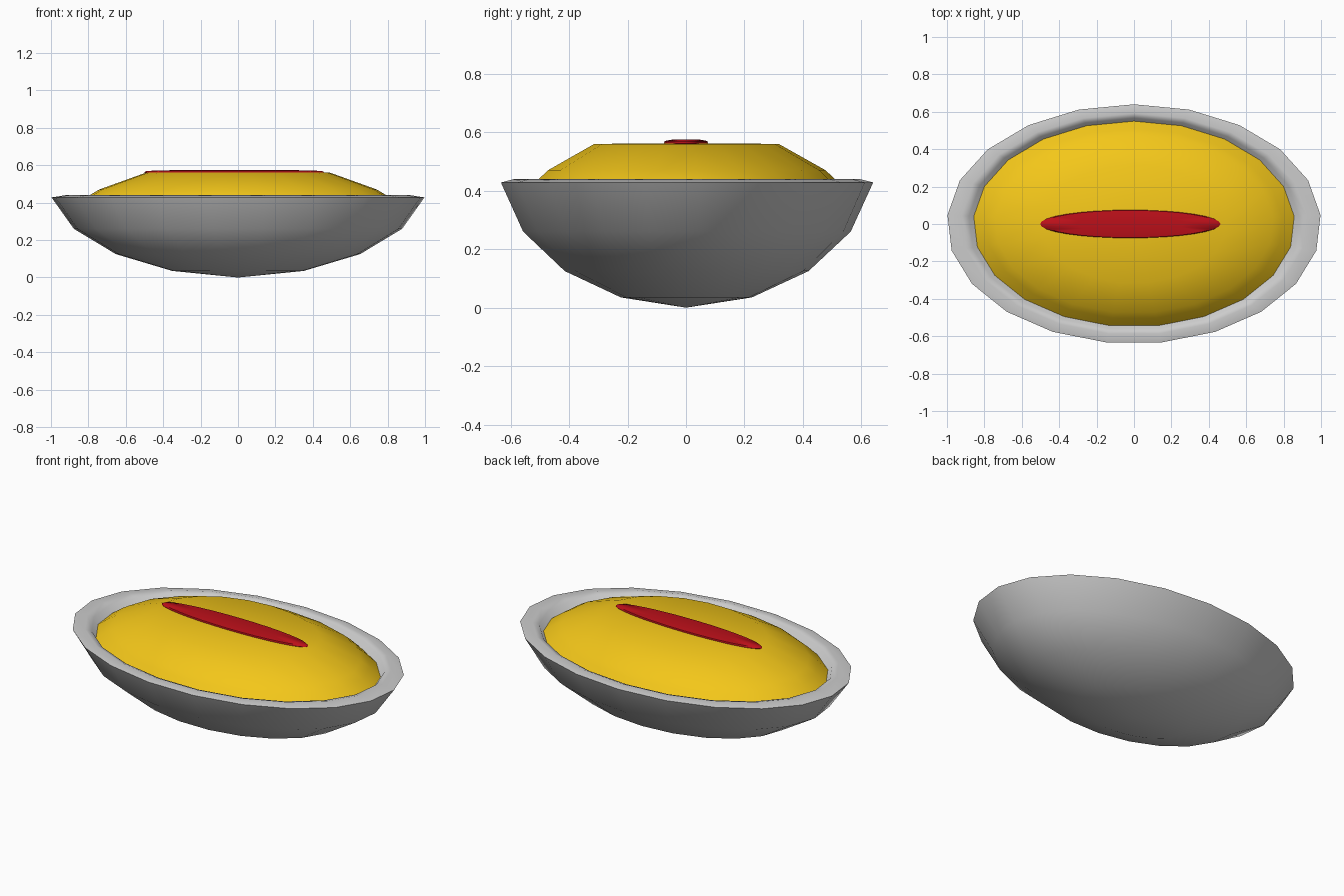
import bpy, bmesh, math

if "Cube" in bpy.data.objects:
    bpy.data.objects.remove(bpy.data.objects["Cube"])

def oval(name, profile, sx=1.0, sy=0.64, n=21, cx=0.0, color=None, angle=50):
    """Lathe (radius, height) points into an oval solid; radius 0 makes a pole."""
    bm = bmesh.new()
    rings = []
    for r, z in profile:
        if r == 0:
            rings.append([bm.verts.new((cx, 0, z))] * n)
        else:
            rings.append([bm.verts.new((cx + sx * r * math.cos(math.pi / 2 + i * math.tau / n),
                                        sy * r * math.sin(math.pi / 2 + i * math.tau / n), z))
                          for i in range(n)])
    for a, b in zip(rings, rings[1:]):
        for i in range(n):
            j = (i + 1) % n
            bm.faces.new(list(dict.fromkeys((a[i], a[j], b[j], b[i]))))
    bmesh.ops.recalc_face_normals(bm, faces=bm.faces)
    me = bpy.data.meshes.new(name)
    bm.to_mesh(me)
    bm.free()
    ob = bpy.data.objects.new(name, me)
    bpy.context.collection.objects.link(ob)
    if color:
        mat = bpy.data.materials.new(name + "_colour")
        mat.diffuse_color = color
        mat.use_nodes = True
        mat.node_tree.nodes["Principled BSDF"].inputs["Base Color"].default_value = mat.diffuse_color
        me.materials.append(mat)
    bpy.ops.object.select_all(action='DESELECT')
    ob.select_set(True)
    bpy.context.view_layer.objects.active = ob
    bpy.ops.object.shade_smooth_by_angle(angle=math.radians(angle))
    return ob

# Bowl: outer shell, narrow rim, inner shell
oval("bowl", [(0, 0), (0.352, 0.035), (0.655, 0.125), (0.88, 0.26), (1.0, 0.428),
              (0.925, 0.44), (0.885, 0.43), (0.78, 0.28), (0.58, 0.16), (0.31, 0.08), (0, 0.05)])

# Omelette mound: flat top, sloping sides running down inside the bowl
oval("omelette", [(0, 0.562), (0.495, 0.56), (0.745, 0.47), (0.795, 0.44), (0.87, 0.385),
                  (0.78, 0.285), (0.58, 0.165), (0.31, 0.085), (0, 0.055)],
     color=(0.9, 0.57, 0.01, 1))

# Sauce stripe along the top
oval("sauce_stripe", [(0, 0.555), (0.98, 0.555), (1.0, 0.562), (0.97, 0.57), (0.6, 0.575), (0, 0.575)],
     sx=0.482, sy=0.075, n=32, cx=-0.02, color=(0.5, 0.005, 0.01, 1))
